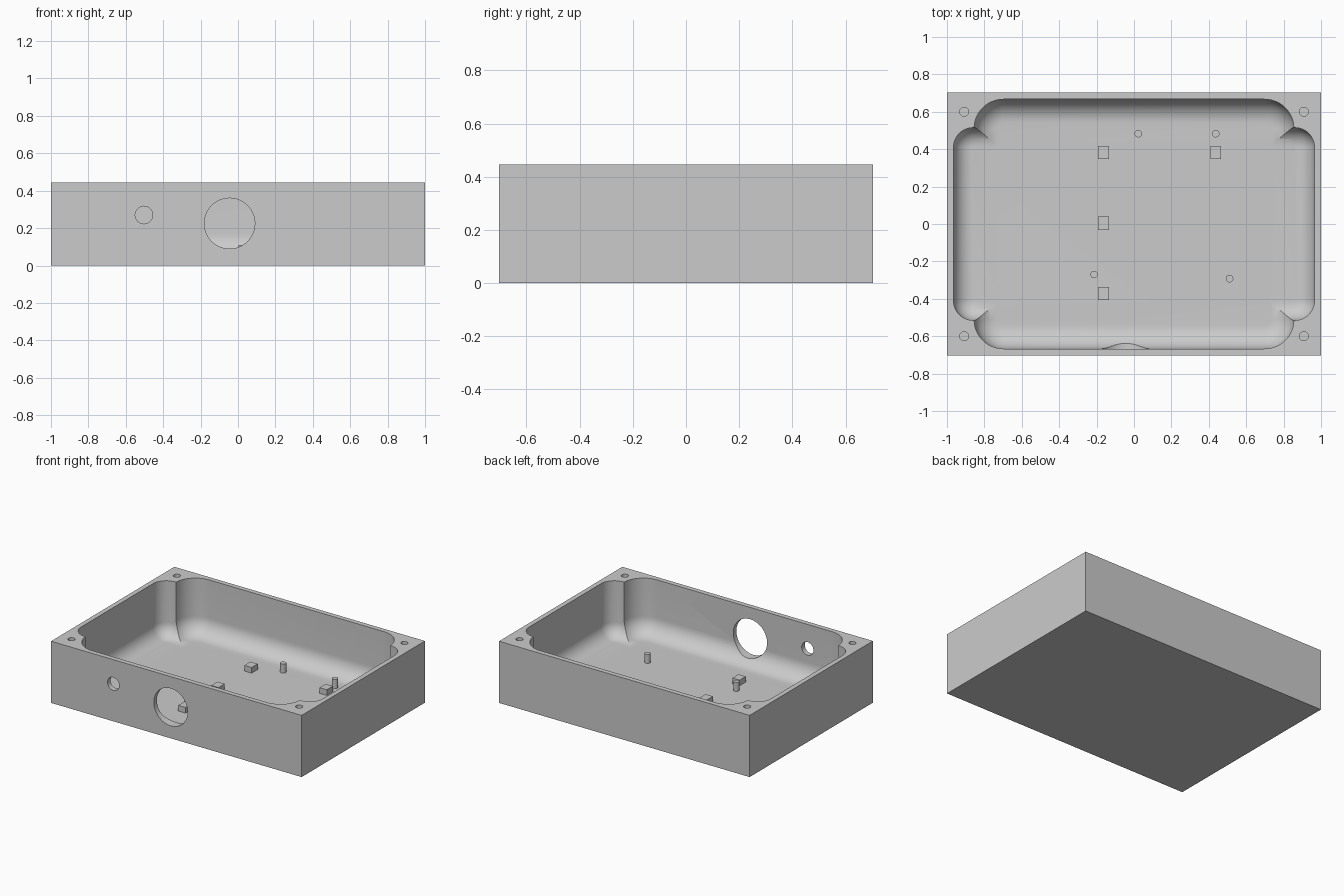
import bpy, bmesh, math
from mathutils import Matrix, Vector

cube = bpy.data.objects.get("Cube")
if cube:
    bpy.data.objects.remove(cube, do_unlink=True)

HEIGHT, FLOOR = 0.445, 0.045
grey = bpy.data.materials.new("plain grey")
grey.use_nodes = True
grey.diffuse_color = (0.6, 0.6, 0.6, 1)
grey.node_tree.nodes["Principled BSDF"].inputs["Base Color"].default_value = (0.6, 0.6, 0.6, 1)


def finish(name, bm):
    bmesh.ops.recalc_face_normals(bm, faces=bm.faces)
    mesh = bpy.data.meshes.new(name)
    bm.to_mesh(mesh)
    bm.free()
    mesh.materials.append(grey)
    ob = bpy.data.objects.new(name, mesh)
    bpy.context.collection.objects.link(ob)
    return ob


def block(name, centre, size):
    bm = bmesh.new()
    bmesh.ops.create_cube(bm, size=1, matrix=Matrix.Translation(centre) @ Matrix.Diagonal((*size, 1)))
    return finish(name, bm)


def cylinder(name, centre, radius, depth, along_y=False, sides=32):
    turn = Matrix.Rotation(math.pi / 2, 4, 'X') if along_y else Matrix()
    bm = bmesh.new()
    bmesh.ops.create_cone(bm, cap_ends=True, segments=sides, radius1=radius, radius2=radius,
                          depth=depth, matrix=Matrix.Translation(centre) @ turn)
    return finish(name, bm)


def pocket(name, half_x, half_y, corner, fillet, steps=12):
    """Rounded box with a filleted bottom, lofted from rounded rectangles."""
    levels = [(0, HEIGHT + 0.1)]
    for i in range(steps + 1):
        a = math.pi / 2 * i / steps
        levels.append((fillet * (1 - math.cos(a)), FLOOR + fillet * (1 - math.sin(a))))
    bm = bmesh.new()
    rings = []
    for inset, z in levels:
        ring = []
        for q, (sx, sy) in enumerate([(1, 1), (-1, 1), (-1, -1), (1, -1)]):
            for i in range(steps + 1):
                a = math.pi / 2 * (q + i / steps)
                ring.append(bm.verts.new((sx * (half_x - corner) + (corner - inset) * math.cos(a),
                                          sy * (half_y - corner) + (corner - inset) * math.sin(a), z)))
        rings.append(ring)
    for low, high in zip(rings, rings[1:]):
        for i in range(len(low)):
            j = (i + 1) % len(low)
            bm.faces.new((low[i], low[j], high[j], high[i]))
    bm.faces.new(rings[0])
    bm.faces.new(rings[-1])
    return finish(name, bm)


def smooth(ob):
    bpy.ops.object.select_all(action='DESELECT')
    ob.select_set(True)
    bpy.context.view_layer.objects.active = ob
    bpy.ops.object.shade_smooth_by_angle(angle=math.radians(30))


# Enclosure body with two overlapping pockets, wall openings and screw holes
body = block("enclosure_body", (0, 0, HEIGHT / 2), (2, 1.405, HEIGHT))
cutters = [
    pocket("long_pocket_cutter", 0.965, 0.515, 0.105, 0.1),
    pocket("wide_pocket_cutter", 0.855, 0.667, 0.157, 0.125),
    cylinder("large_opening_cutter", (-0.045, -0.7, 0.225), 0.135, 0.3, True, 64),
    cylinder("small_opening_cutter", (-0.503, -0.7, 0.27), 0.047, 0.3, True),
]
for sx in (-1, 1):
    for sy in (-1, 1):
        cutters.append(cylinder("screw_hole_cutter", (sx * 0.908, sy * 0.6, HEIGHT), 0.024, 0.4))

bpy.context.view_layer.objects.active = body
for cutter in cutters:
    cutter.hide_render = True
    mod = body.modifiers.new(cutter.name, 'BOOLEAN')
    mod.operation = 'DIFFERENCE'
    mod.solver = 'EXACT'
    mod.object = cutter
    bpy.ops.object.modifier_apply(modifier=mod.name)
for cutter in cutters:
    bpy.data.objects.remove(cutter, do_unlink=True)
smooth(body)

# Locating pins on the floor
for x, y in [(0.023, 0.483), (0.437, 0.483), (-0.213, -0.27), (0.511, -0.292)]:
    smooth(cylinder("locating_pin", (x, y, FLOOR + 0.03), 0.02, 0.07))

# Support blocks on the floor
for x, y in [(-0.163, 0.382), (0.437, 0.382), (-0.163, 0.004), (-0.163, -0.372)]:
    block("support_block", (x, y, FLOOR + 0.018), (0.058, 0.07, 0.046))
